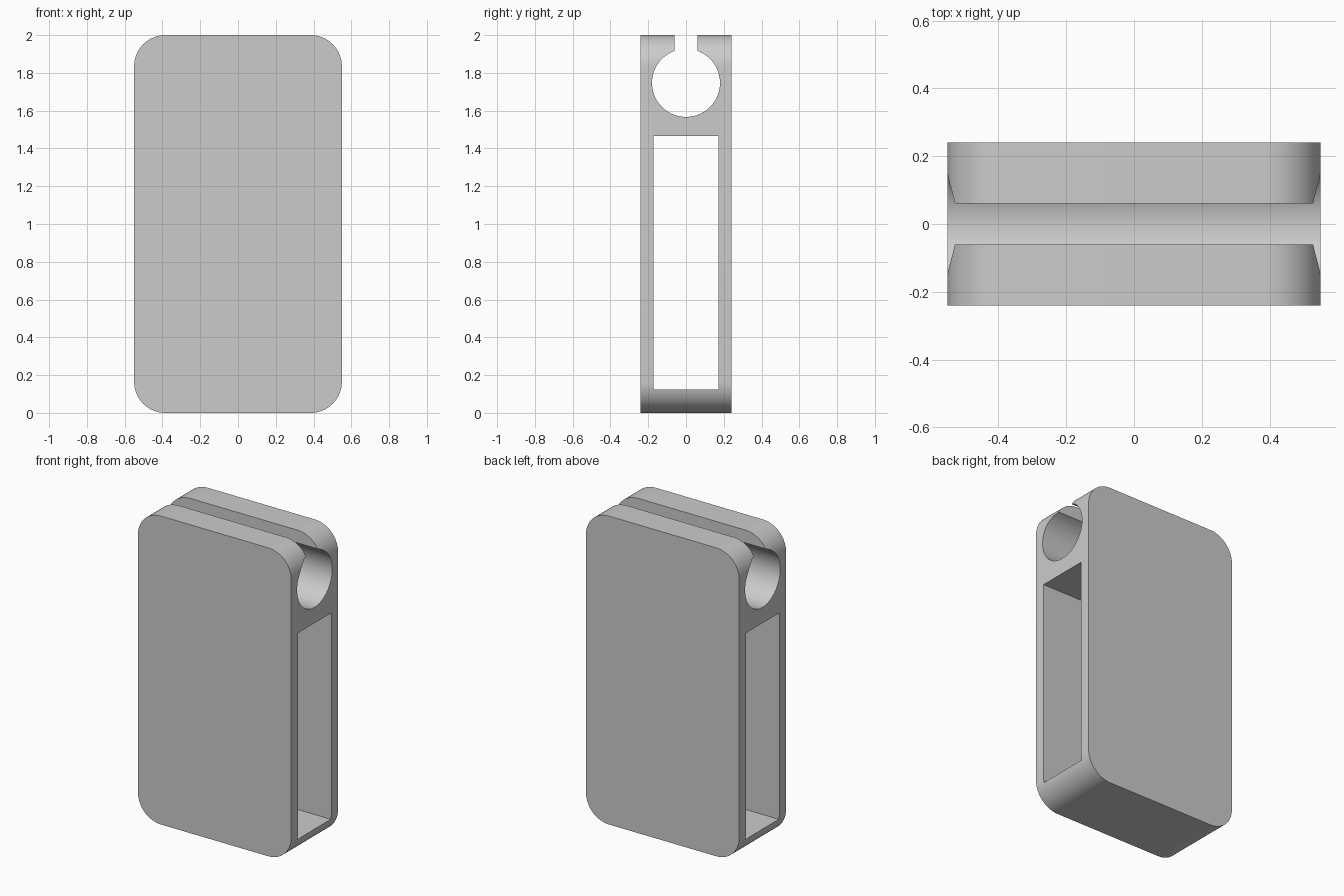
import bpy, bmesh, math
from mathutils import Vector

cube = bpy.data.objects.get("Cube")
if cube:
    bpy.data.objects.remove(cube, do_unlink=True)

HALF_W, HALF_D, HEIGHT, CORNER = 0.55, 0.24, 2.0, 0.165
BORE_Z, BORE_R, SLOT = 1.747, 0.18, 0.06

grey = bpy.data.materials.new("light grey")
grey.use_nodes = True
colour = (0.6, 0.6, 0.6, 1)
grey.diffuse_color = colour
grey.node_tree.nodes["Principled BSDF"].inputs["Base Color"].default_value = colour


def arc(cx, cz, r, start, end, steps):
    """Points along a circular arc, angles in radians."""
    angles = [start + (end - start) * i / steps for i in range(steps + 1)]
    return [(cx + r * math.cos(a), cz + r * math.sin(a)) for a in angles]


def prism(name, profile, axis, half):
    """Extrude a 2D profile (horizontal, z) along x or y, centred on zero."""
    bm = bmesh.new()
    place = (lambda h, z: (-half, h, z)) if axis == "x" else (lambda h, z: (h, -half, z))
    face = bm.faces.new([bm.verts.new(place(h, z)) for h, z in profile])
    move = Vector((2 * half, 0, 0) if axis == "x" else (0, 2 * half, 0))
    top = bmesh.ops.extrude_face_region(bm, geom=[face], use_keep_orig=True)["geom"]
    bmesh.ops.translate(bm, vec=move, verts=[g for g in top if isinstance(g, bmesh.types.BMVert)])
    bmesh.ops.recalc_face_normals(bm, faces=bm.faces)
    mesh = bpy.data.meshes.new(name)
    bm.to_mesh(mesh)
    bm.free()
    mesh.materials.append(grey)
    obj = bpy.data.objects.new(name, mesh)
    bpy.context.collection.objects.link(obj)
    return obj


# Body: rounded slab
outline = []
for quarter, (sx, sz) in enumerate([(1, 1), (-1, 1), (-1, -1), (1, -1)]):
    start = quarter * math.pi / 2
    outline += arc(sx * (HALF_W - CORNER), HEIGHT / 2 + sz * (HEIGHT / 2 - CORNER),
                   CORNER, start, start + math.pi / 2, 16)
body = prism("holder_body", outline, "y", HALF_D)

# Keyhole cutter: round bore with a slot open at the top
mouth = math.acos(SLOT / BORE_R)
keyhole = arc(0, BORE_Z, BORE_R, math.pi - mouth, 2 * math.pi + mouth, 64)
keyhole += [(SLOT, HEIGHT + 0.2), (-SLOT, HEIGHT + 0.2)]

# Window cutter: rectangular passage from side to side
window = [(-0.172, 0.125), (0.172, 0.125), (0.172, 1.465), (-0.172, 1.465)]

bpy.context.view_layer.objects.active = body
body.select_set(True)
for name, profile in (("keyhole_cutter", keyhole), ("window_cutter", window)):
    cutter = prism(name, profile, "x", HALF_W + 0.2)
    cutter.hide_render = True
    cut = body.modifiers.new(name, "BOOLEAN")
    cut.operation = "DIFFERENCE"
    cut.solver = "EXACT"
    cut.object = cutter
    bpy.ops.object.modifier_apply(modifier=cut.name)
    bpy.data.objects.remove(cutter, do_unlink=True)

bpy.ops.object.shade_smooth_by_angle(angle=math.radians(30))
